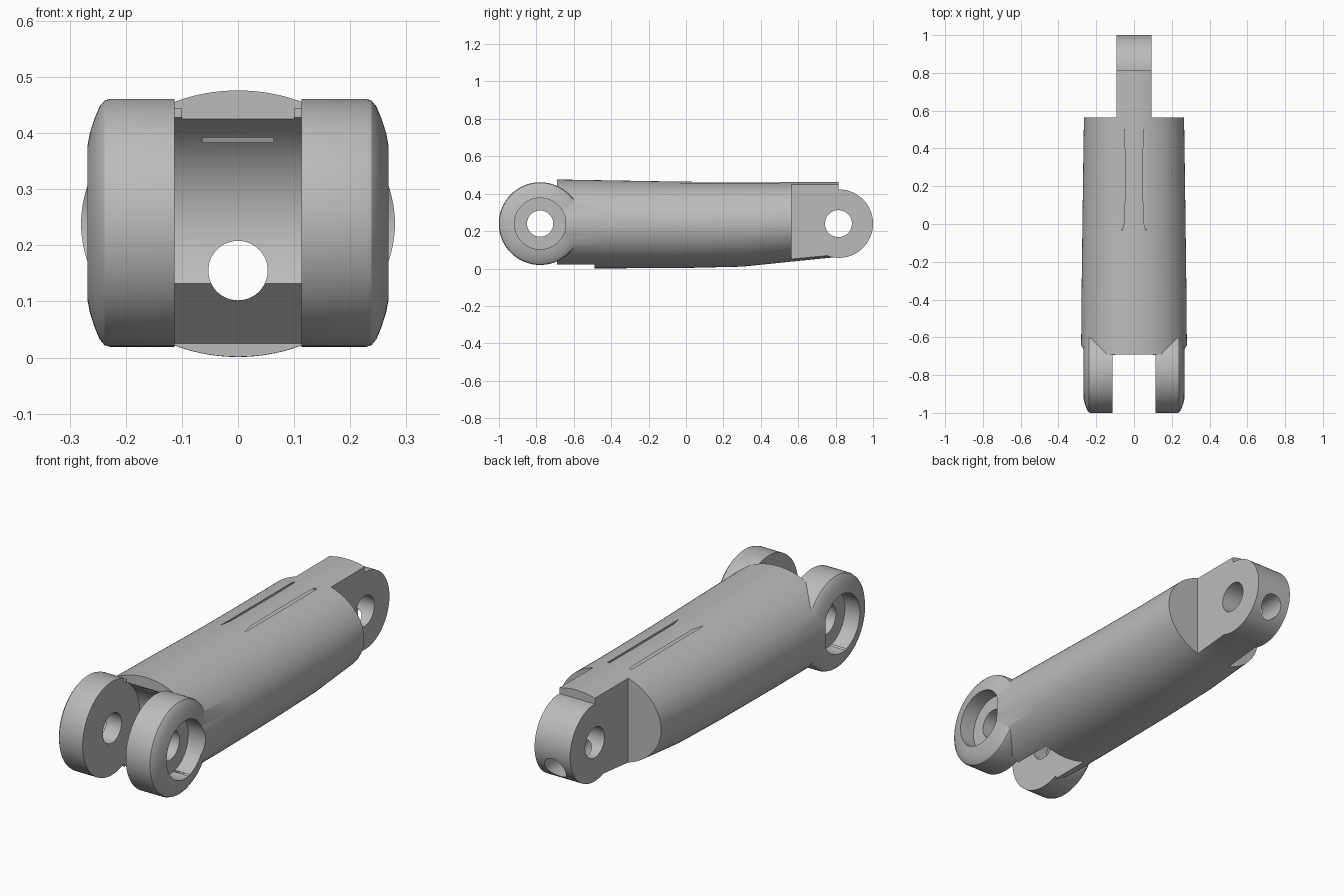
import bpy, bmesh, math
from mathutils import Matrix, Vector

if "Cube" in bpy.data.objects:
    bpy.data.objects.remove(bpy.data.objects["Cube"], do_unlink=True)

grey = bpy.data.materials.new("plain_grey")
grey.use_nodes = True
GREY = (0.5, 0.5, 0.5, 1)
grey.diffuse_color = GREY
grey.node_tree.nodes["Principled BSDF"].inputs["Base Color"].default_value = GREY

AXIS_Z = 0.24      # height of both pivot pins
FORK_Y = -0.78
EYE_Y = 0.817


def finish(bm, name):
    bmesh.ops.recalc_face_normals(bm, faces=bm.faces)
    mesh = bpy.data.meshes.new(name)
    bm.to_mesh(mesh)
    bm.free()
    mesh.materials.append(grey)
    ob = bpy.data.objects.new(name, mesh)
    bpy.context.collection.objects.link(ob)
    return ob


def loft(name, rings):
    """Closed skin over equally sized rings of points."""
    bm = bmesh.new()
    loops = [[bm.verts.new(p) for p in ring] for ring in rings]
    n = len(loops[0])
    for a, b in zip(loops, loops[1:]):
        for i in range(n):
            j = (i + 1) % n
            bm.faces.new((a[i], a[j], b[j], b[i]))
    bm.faces.new(loops[0])
    bm.faces.new(loops[-1])
    return finish(bm, name)


def turned_x(name, profile, y, z, n=96):
    """Round part along x from (x, radius) pairs."""
    angles = [2 * math.pi * i / n for i in range(n)]
    return loft(name, [[(x, y + r * math.cos(a), z + r * math.sin(a)) for a in angles]
                       for x, r in profile])


def prism_x(name, outline, half):
    """Side outline of (y, z) points, extruded across x."""
    return loft(name, [[(x, y, z) for y, z in outline] for x in (-half, half)])


def box(name, lo, hi):
    bm = bmesh.new()
    lo, hi = Vector(lo), Vector(hi)
    size = hi - lo
    bmesh.ops.create_cube(bm, size=1, matrix=Matrix.Translation((lo + hi) / 2)
                          @ Matrix.Diagonal((size.x, size.y, size.z, 1)))
    return finish(bm, name)


def combine(target, tool, operation):
    mod = target.modifiers.new(operation.lower(), 'BOOLEAN')
    mod.operation = operation
    mod.solver = 'EXACT'
    mod.object = tool
    bpy.context.view_layer.objects.active = target
    bpy.ops.object.modifier_apply(modifier=mod.name)
    bpy.data.objects.remove(tool, do_unlink=True)


# Tapered oval barrel: y, half width, bottom, top
sections = [(-0.69, 0.28, 0.002, 0.476), (-0.4, 0.278, 0.001, 0.471),
            (0, 0.273, 0.003, 0.464), (0.3, 0.269, 0.01, 0.463),
            (0.565, 0.265, 0.037, 0.463), (0.815, 0.262, 0.062, 0.463)]
oval = [2 * math.pi * i / 128 for i in range(128)]
link = loft("hinge_link", [[(w * math.cos(a), y, (b + t) / 2 + (t - b) / 2 * math.sin(a))
                            for a in oval] for y, w, b, t in sections])

# Fork cheeks with rounded outer rims
cheek = [(0.1, 0.221), (0.228, 0.221), (0.238, 0.218), (0.247, 0.207),
         (0.256, 0.185), (0.264, 0.16), (0.27, 0.128)]
for s in (-1, 1):
    combine(link, turned_x("fork_cheek", [(s * x, r) for x, r in cheek], FORK_Y, AXIS_Z), 'UNION')

# Tongue eye, then trim the sides flat
combine(link, turned_x("tongue_eye", [(-0.12, 0.183), (0.12, 0.183)], EYE_Y, AXIS_Z), 'UNION')
for s in (-1, 1):
    xs = sorted((s * 0.093, s * 0.5))
    combine(link, box("tongue_side", (xs[0], 0.565, -0.1), (xs[1], 1.1, 0.6)), 'DIFFERENCE')

# Fork gap with a concave floor and a sloped relief underneath
r = 0.206
arc = [math.radians(65.5 - 97 * i / 32) for i in range(33)]
gap = [(-1.1, 0.6), (-0.69, 0.6)]
gap += [(FORK_Y + r * math.cos(a), AXIS_Z + r * math.sin(a)) for a in arc]
gap += [(-0.49, 0.025), (-0.49, -0.05), (-1.1, -0.05)]
combine(link, prism_x("fork_gap", gap, 0.113), 'DIFFERENCE')

# Pin holes and counterbores
for s in (-1, 1):
    bore = [(s * 0.09, 0.07), (s * 0.19, 0.07), (s * 0.19, 0.137), (s * 0.4, 0.137)]
    combine(link, turned_x("fork_bore", bore, FORK_Y, AXIS_Z), 'DIFFERENCE')
combine(link, turned_x("eye_bore", [(-0.2, 0.072), (0.2, 0.072)], 0.815, AXIS_Z), 'DIFFERENCE')

# Lengthwise cord channel
ring = [2 * math.pi * i / 64 for i in range(64)]
combine(link, loft("cord_channel", [[(0.053 * math.cos(a), y, 0.155 + 0.053 * math.sin(a))
                                     for a in ring] for y in (-1.2, 1.2)]), 'DIFFERENCE')

# Flat strap slot that rises and breaks the top as two slits
path = [(-0.72, 0.388), (-0.35, 0.388), (-0.22, 0.41), (-0.07, 0.453), (0.02, 0.4555), (0.5, 0.4545)]
slot = [(y, z + 0.0045) for y, z in path] + [(y, z - 0.0045) for y, z in reversed(path)]
combine(link, prism_x("strap_slot", slot, 0.063), 'DIFFERENCE')

bpy.ops.object.select_all(action='DESELECT')
link.select_set(True)
bpy.context.view_layer.objects.active = link
bpy.ops.object.shade_smooth_by_angle(angle=math.radians(30))
